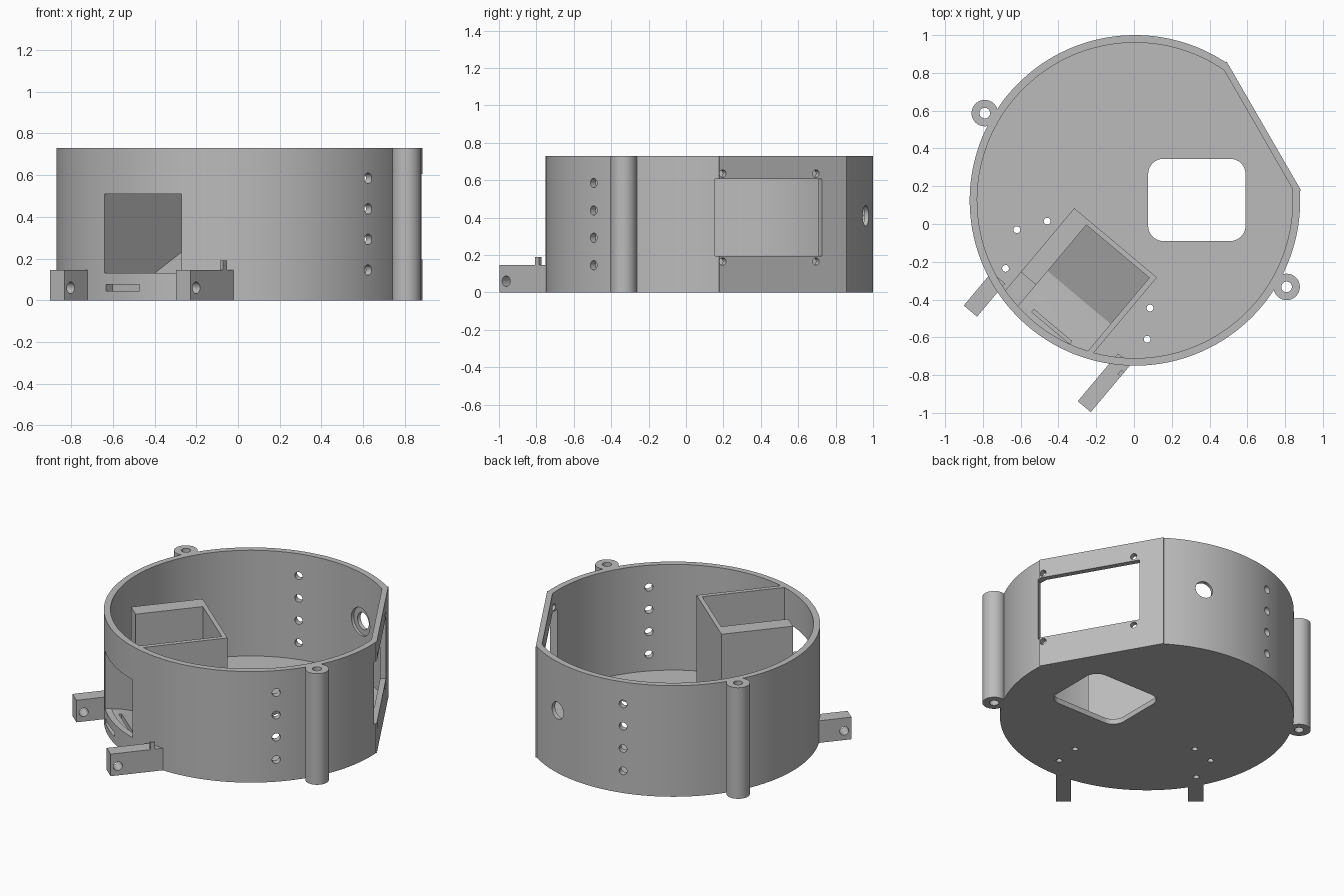
import bpy, bmesh
from math import radians, sin, cos, pi
from mathutils import Matrix, Vector

if "Cube" in bpy.data.objects:
    bpy.data.objects.remove(bpy.data.objects["Cube"])

grey = bpy.data.materials.new("plain_grey")
grey.use_nodes = True
colour = (0.5, 0.5, 0.5, 1)
grey.diffuse_color = colour
grey.node_tree.nodes["Principled BSDF"].inputs["Base Color"].default_value = colour

# Frames: ring centre, flat side (x outward, y along), pocket (x across, -y outward)
H, R, R_IN, FLOOR = 0.73, 0.875, 0.835, 0.035
IDENT = Matrix.Identity(4)
MID = Matrix.Translation((0.005, 0.125, 0))
FLAT = MID @ Matrix.Rotation(radians(30), 4, 'Z')
POCKET = Matrix.Rotation(radians(-40), 4, 'Z')
SIDEWAYS = Matrix.Rotation(pi / 2, 4, 'Y')


def move(x, y, z=0):
    return Matrix.Translation((x, y, z))


def prism(name, points, z0, z1, frame=IDENT):
    bm = bmesh.new()
    low = [bm.verts.new((x, y, z0)) for x, y in points]
    high = [bm.verts.new((x, y, z1)) for x, y in points]
    bm.faces.new(low[::-1])
    bm.faces.new(high)
    n = len(points)
    for i in range(n):
        j = (i + 1) % n
        bm.faces.new((low[i], low[j], high[j], high[i]))
    bmesh.ops.recalc_face_normals(bm, faces=bm.faces)
    bm.transform(frame)
    mesh = bpy.data.meshes.new(name)
    bm.to_mesh(mesh)
    bm.free()
    mesh.materials.append(grey)
    obj = bpy.data.objects.new(name, mesh)
    bpy.context.collection.objects.link(obj)
    return obj


def box(name, x0, x1, y0, y1, z0, z1, frame=IDENT):
    return prism(name, [(x0, y0), (x1, y0), (x1, y1), (x0, y1)], z0, z1, frame)


def pocket_box(name, u0, u1, v0, v1, z0, z1):
    return box(name, u0, u1, -v1, -v0, z0, z1, POCKET)


def arc(r, a0, a1, n, cx=0, cy=0):
    return [(cx + r * cos(radians(a0 + (a1 - a0) * i / n)),
             cy + r * sin(radians(a0 + (a1 - a0) * i / n))) for i in range(n + 1)]


def rod(name, r, z0, z1, frame=IDENT, n=32):
    return prism(name, arc(r, 0, 360, n)[:-1], z0, z1, frame)


def carve(obj, cutters, operation='DIFFERENCE'):
    for c in cutters:
        c.hide_render = True
        m = obj.modifiers.new("carve", 'BOOLEAN')
        m.operation, m.solver, m.object = operation, 'EXACT', c
    bpy.context.view_layer.update()
    deps = bpy.context.evaluated_depsgraph_get()
    mesh = bpy.data.meshes.new_from_object(obj.evaluated_get(deps))
    obj.modifiers.clear()
    obj.data = mesh
    for c in cutters:
        bpy.data.objects.remove(c)


# Round tub with one flat side
outline = [(0.788, 0.393)] + arc(R, 26.7, 333.3, 150) + [(0.788, -0.393)]
hollow = arc(R_IN, 25.6, 334.4, 150)
tub = prism("tub", outline, 0, H, FLAT)
cuts = [prism("hollow", hollow, FLOOR, 1, FLAT)]

# Window in the flat side with its screw holes
cuts.append(box("window", 0.70, 0.9, -0.41, 0.24, 0.195, 0.605, FLAT))
for s in (-0.372, 0.203):
    for z in (0.165, 0.635):
        cuts.append(rod("screw", 0.02, 0.7, 0.85, FLAT @ move(0, s, z) @ SIDEWAYS))

# Two columns of side holes, mirrored about the flat side
for side in (-75, 75):
    for z in (0.145, 0.292, 0.438, 0.585):
        turn = Matrix.Rotation(radians(side), 4, 'Z')
        cuts.append(rod("side_hole", 0.025, 0.7, 1,
                        FLAT @ turn @ move(0, 0, z) @ SIDEWAYS))

# Socket hole with a wider recess inside
socket = MID @ Matrix.Rotation(radians(73), 4, 'Z') @ move(0, 0, 0.41) @ SIDEWAYS
cuts += [rod("socket_hole", 0.055, 0.7, 1, socket),
         rod("socket_recess", 0.09, 0.7, 0.85, socket)]

# Rounded opening and small holes in the floor
c = 0.08
corners = [(0.59 - c, 0.345 - c), (0.075 + c, 0.345 - c),
           (0.075 + c, -0.09 + c), (0.59 - c, -0.09 + c)]
rounded = [p for i, (x, y) in enumerate(corners)
           for p in arc(c, 90 * i, 90 * i + 90, 10, x, y)]
cuts.append(prism("floor_opening", rounded, -0.1, 0.2))
for x, y in ((-0.62, -0.03), (-0.46, 0.015), (-0.68, -0.235),
             (0.085, -0.445), (0.07, -0.61)):
    cuts.append(rod("floor_hole", 0.018, -0.1, 0.1, move(x, y)))

# Pocket mouth and the narrow slit below it
cuts += [pocket_box("mouth", -0.19, 0.245, 0.55, 1, 0.13, 0.51),
         pocket_box("slit", -0.18, 0.03, 0.72, 1, 0.045, 0.075)]
carve(tub, cuts)

# Pocket walls, trimmed to the ring
walls = {
    "pocket_back_wall": (-0.296, 0.275, 0.139, 0.166, H),
    "pocket_right_wall": (0.245, 0.275, 0.15, 0.9, H),
    "pocket_left_wall": (-0.296, -0.19, 0.15, 0.58, H),
    "pocket_left_step": (-0.296, -0.19, 0.57, 0.9, 0.51),
}
parts = [tub]
for name, (u0, u1, v0, v1, top) in walls.items():
    wall = pocket_box(name, u0, u1, v0, v1, 0.01, top)
    carve(wall, [rod("trim", 0.855, -1, 2, MID, 150)], 'INTERSECT')
    parts.append(wall)

# Chute floor of the pocket: steep ramp running into a shallow lip
chute_frame = POCKET @ Matrix(((0, 0, -1, 0), (-1, 0, 0, 0), (0, 1, 0, 0), (0, 0, 0, 1)))
chute = prism("pocket_chute", [(0.15, 0.01), (0.9, 0.01), (0.9, 0.13), (0.69, 0.122),
                               (0.59, 0.095), (0.485, 0.085), (0.15, 0.253)],
              -0.25, 0.195, chute_frame)
carve(chute, [rod("trim", 0.873, -1, 2, MID, 150)], 'INTERSECT')
carve(chute, [pocket_box("slot", -0.115, 0.146, 0.687, 0.705, 0.06, 0.3),
              pocket_box("slit", -0.18, 0.03, 0.72, 1, 0.045, 0.075)])
parts.append(chute)

# Two drilled bracket arms
for name, u0, u1, root in (("left_arm", -0.413, -0.321, 0.68),
                           ("right_arm", 0.375, 0.465, 0.58)):
    arm = pocket_box(name, u0, u1, root, 0.91, 0, 0.145)
    carve(arm, [rod("pin_hole", 0.028, -0.7, 0.7,
                    POCKET @ move(0, -0.865, 0.06) @ SIDEWAYS)])
    parts.append(arm)
parts.append(pocket_box("arm_peg", 0.445, 0.465, 0.635, 0.665, 0.14, 0.19))

# Full height tubes on the outside of the ring
for name, x, y in (("back_tube", -0.79, 0.587), ("front_tube", 0.808, -0.333)):
    tube = rod(name, 0.07, 0, H, move(x, y), 48)
    carve(tube, [rod("bore", 0.028, -1, 2, move(x, y))])
    parts.append(tube)

# Smooth round surfaces, crisp edges
bpy.ops.object.select_all(action='DESELECT')
for p in parts:
    p.select_set(True)
bpy.context.view_layer.objects.active = tub
bpy.ops.object.shade_smooth_by_angle(angle=radians(25))
